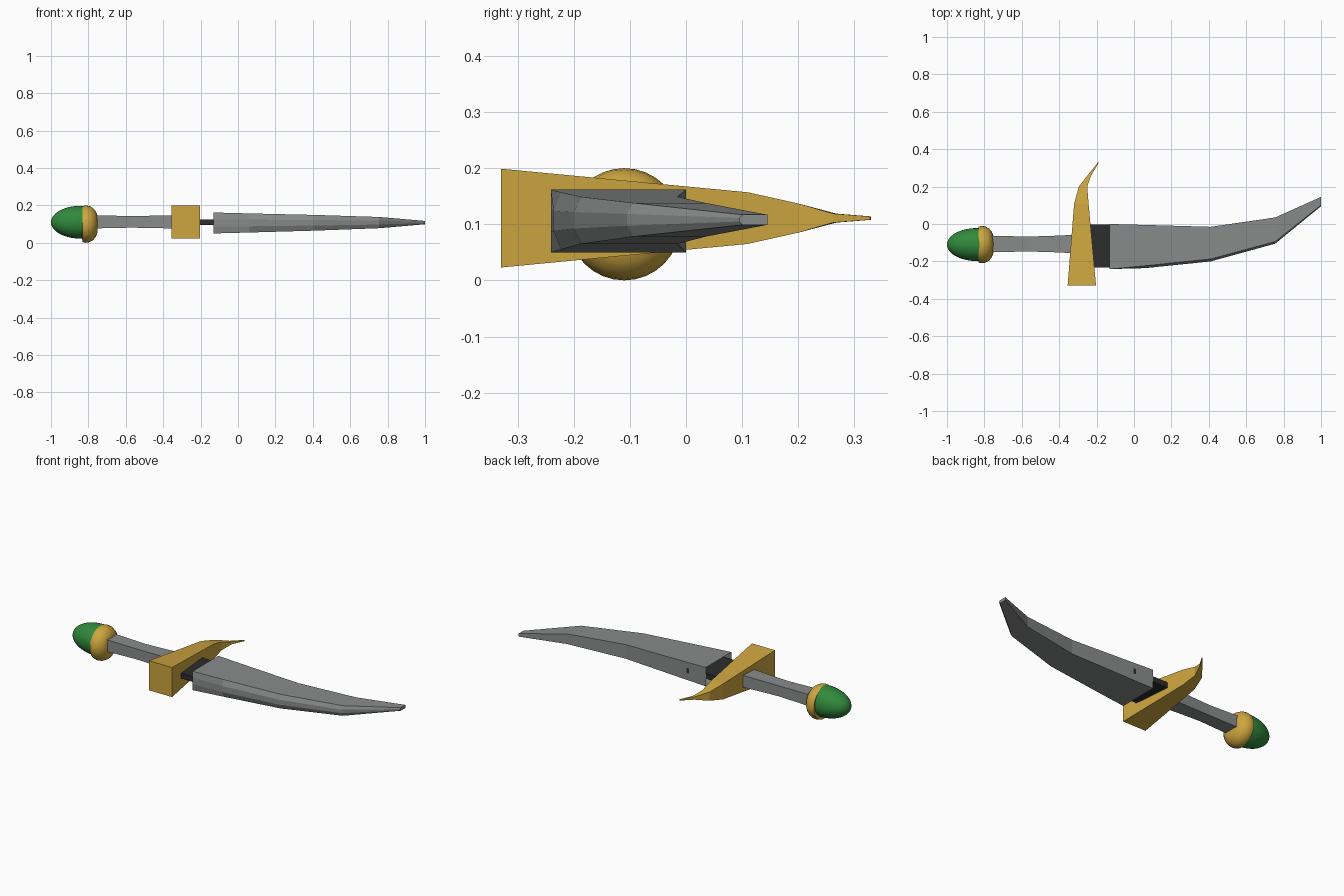
import bpy, bmesh, math

if "Cube" in bpy.data.objects:
    bpy.data.objects.remove(bpy.data.objects["Cube"])


def material(name, rgb):
    m = bpy.data.materials.new(name)
    m.diffuse_color = (*rgb, 1)
    m.use_nodes = True
    m.node_tree.nodes["Principled BSDF"].inputs["Base Color"].default_value = m.diffuse_color
    return m


STEEL = material("steel", (0.25, 0.26, 0.26))
DARK = material("dark_steel", (0.026, 0.026, 0.026))
GOLD = material("gold", (0.61, 0.38, 0.05))
GREEN = material("green_gem", (0.03, 0.25, 0.045))


def loft(name, rings, mat, cap_start=True, cap_end=True):
    """Skin a list of equal-length point rings."""
    bm = bmesh.new()
    rows = [[bm.verts.new(p) for p in ring] for ring in rings]
    n = len(rows[0])
    for a, b in zip(rows, rows[1:]):
        for i in range(n):
            j = (i + 1) % n
            bm.faces.new((a[i], a[j], b[j], b[i]))
    if cap_start:
        bm.faces.new(rows[0])
    if cap_end:
        bm.faces.new(rows[-1])
    bmesh.ops.recalc_face_normals(bm, faces=bm.faces)
    mesh = bpy.data.meshes.new(name)
    bm.to_mesh(mesh)
    bm.free()
    mesh.materials.append(mat)
    ob = bpy.data.objects.new(name, mesh)
    bpy.context.collection.objects.link(ob)
    return ob


def lathe(name, profile, y, z, mat, sides=32):
    """Turn an (x, radius) profile around an axis parallel to x."""
    rings = [[(x, y + r * math.cos(math.tau * i / sides), z + r * math.sin(math.tau * i / sides))
              for i in range(sides)] for x, r in profile]
    ob = loft(name, rings, mat)
    bpy.ops.object.select_all(action='DESELECT')
    ob.select_set(True)
    bpy.context.view_layer.objects.active = ob
    bpy.ops.object.shade_smooth_by_angle(angle=math.radians(40))
    return ob


def box_ring(x, y0, y1, z0, z1):
    return [(x, y0, z0), (x, y1, z0), (x, y1, z1), (x, y0, z1)]


# Blade: flat sides, square back, chamfered cutting edge, hollow open root
# columns: x, back y, cutting edge y, half thickness, mid z, chamfer depth
blade = [(-0.13, 0.0, -0.241, 0.056, 0.106, 0.0),
         (0.06, -0.005, -0.236, 0.051, 0.106, 0.013),
         (0.41, -0.015, -0.2, 0.042, 0.107, 0.013),
         (0.755, 0.035, -0.105, 0.03, 0.108, 0.011),
         (1.0, 0.145, 0.095, 0.009, 0.108, 0.006)]
rings = []
for x, yb, yf, h, z, d in blade:
    m = h * 0.35
    rings.append([(x, yb, z - h), (x, yb, z + h), (x, yf + d, z + h),
                  (x, yf, z + m), (x, yf, z - m), (x, yf + d, z - h)])
loft("blade", rings, STEEL, cap_start=False)

# Tang plate joining the guard to the blade
loft("tang", [box_ring(x, -0.232, -0.003, 0.094, 0.125) for x in (-0.27, 0.0)], DARK)

# Guard: thick square end tapering to a hooked point
# columns: left x, left y, right x, right y, half thickness
guard = [(-0.355, -0.33, -0.203, -0.33, 0.088),
         (-0.32, 0.11, -0.243, 0.11, 0.046),
         (-0.295, 0.2, -0.25, 0.2, 0.026),
         (-0.242, 0.268, -0.228, 0.262, 0.008),
         (-0.192, 0.33, -0.188, 0.328, 0.003)]
loft("guard", [[(xl, yl, 0.111 - h), (xr, yr, 0.111 - h), (xr, yr, 0.111 + h), (xl, yl, 0.111 + h)]
               for xl, yl, xr, yr, h in guard], GOLD)

# Grip: square bar with a slight waist
grip = [(-0.79, 0.045, 0.036), (-0.72, 0.043, 0.034), (-0.57, 0.04, 0.031),
        (-0.45, 0.043, 0.033), (-0.28, 0.051, 0.037)]
loft("grip", [box_ring(x, -0.107 - w, -0.107 + w, 0.112 - h, 0.112 + h) for x, w, h in grip], STEEL)

# Pommel: gold cup holding an egg-shaped gem
lathe("pommel_cup", [(-0.833, 0.08), (-0.831, 0.096), (-0.815, 0.1), (-0.795, 0.097), (-0.775, 0.086),
                     (-0.76, 0.068), (-0.752, 0.047), (-0.75, 0.02)], -0.11, 0.1, GOLD)
egg = []
for i in range(13):
    a = math.radians(2 + 88 * i / 12)
    egg.append((-0.84 - 0.16 * math.cos(a), 0.088 * math.sin(a)))
egg.append((-0.8, 0.085))
lathe("pommel_gem", egg, -0.11, 0.11, GREEN)
